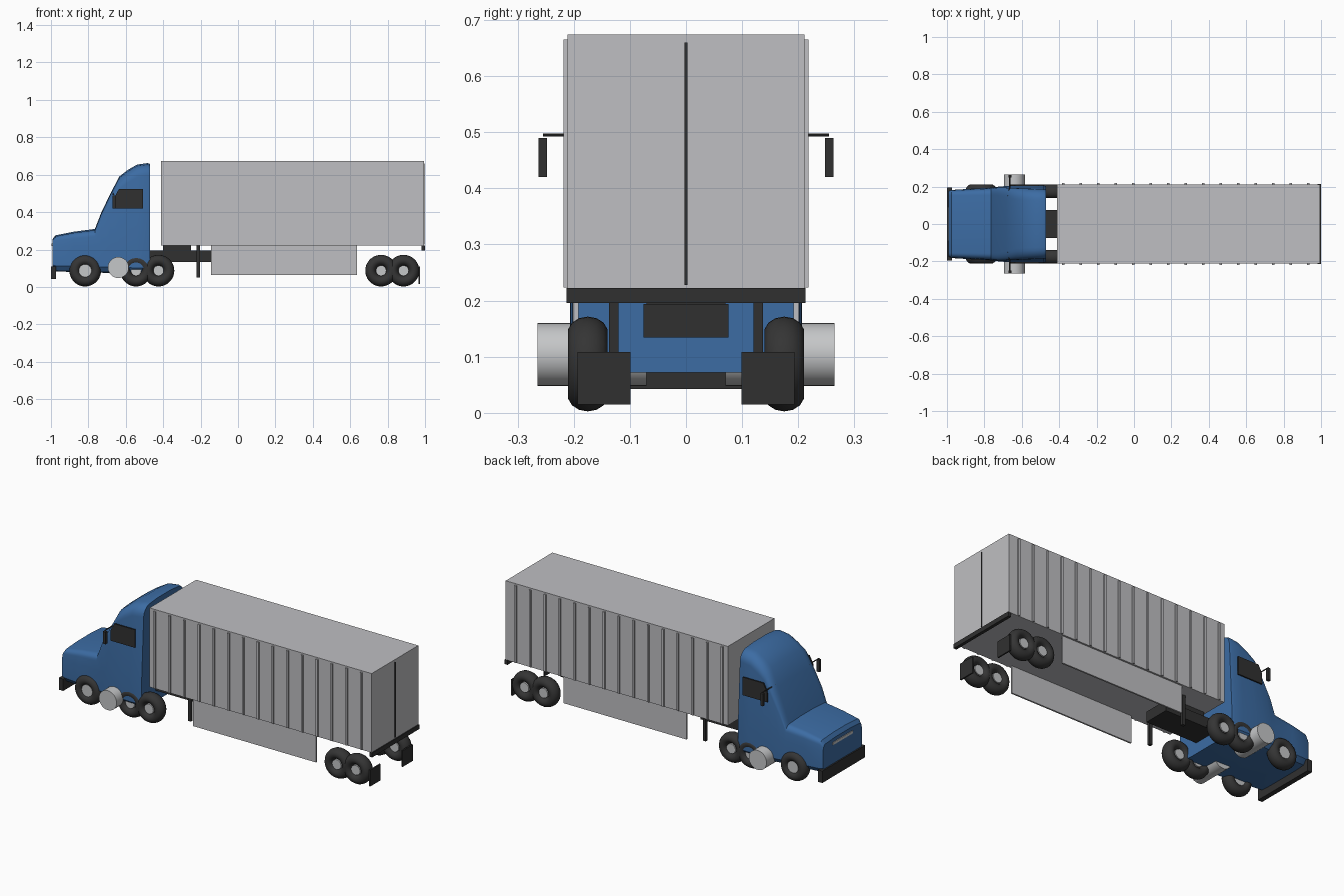
import bpy, bmesh
from math import pi, sin, cos
from mathutils import Matrix

if "Cube" in bpy.data.objects:
    bpy.data.objects.remove(bpy.data.objects["Cube"], do_unlink=True)


def material(name, r, g, b):
    m = bpy.data.materials.new(name)
    m.use_nodes = True
    m.diffuse_color = (r, g, b, 1)
    node = next(n for n in m.node_tree.nodes if n.type == 'BSDF_PRINCIPLED')
    node.inputs["Base Color"].default_value = (r, g, b, 1)
    return m


BLUE = material("cab_blue", 0.045, 0.15, 0.37)
GREY = material("trailer_grey", 0.52, 0.52, 0.54)
METAL = material("light_metal", 0.56, 0.57, 0.58)
DARK = material("dark_trim", 0.03, 0.03, 0.03)
RUBBER = material("tyre_rubber", 0.035, 0.035, 0.035)


def finish(name, bm, mat, smooth=None):
    bmesh.ops.recalc_face_normals(bm, faces=bm.faces)
    me = bpy.data.meshes.new(name)
    bm.to_mesh(me)
    bm.free()
    ob = bpy.data.objects.new(name, me)
    bpy.context.collection.objects.link(ob)
    me.materials.append(mat)
    if smooth:
        bpy.ops.object.select_all(action='DESELECT')
        ob.select_set(True)
        bpy.context.view_layer.objects.active = ob
        bpy.ops.object.shade_smooth_by_angle(angle=smooth)
    return ob


def add_box(bm, x, y, z):
    """Adds a box given its (low, high) range on each axis."""
    mid = [(a + b) / 2 for a, b in (x, y, z)]
    size = [b - a for a, b in (x, y, z)]
    bmesh.ops.create_cube(bm, size=1, matrix=Matrix.Translation(mid) @ Matrix.Diagonal((*size, 1)))


def box(name, x, y, z, mat):
    bm = bmesh.new()
    add_box(bm, x, y, z)
    return finish(name, bm, mat)


def sided(y, side):
    return tuple(sorted((y[0] * side, y[1] * side)))


def rod(name, x, z, y, r, mat, r2=None, segs=32):
    """Cylinder or cone along y; r is the radius at y[0]."""
    bm = bmesh.new()
    m = Matrix.Translation((x, (y[0] + y[1]) / 2, z)) @ Matrix.Rotation(-pi / 2, 4, 'X')
    bmesh.ops.create_cone(bm, cap_ends=True, segments=segs, radius1=r,
                          radius2=r if r2 is None else r2, depth=y[1] - y[0], matrix=m)
    return finish(name, bm, mat, 0.7)


# Cab: rounded sections lofted from nose to rear wall
# (x, top, floor, half width low, half width high, shoulder radius)
stations = [
    (-0.992, 0.255, 0.088, 0.176, 0.172, 0.020),
    (-0.976, 0.276, 0.083, 0.182, 0.178, 0.024),
    (-0.880, 0.295, 0.080, 0.188, 0.184, 0.030),
    (-0.765, 0.310, 0.078, 0.194, 0.190, 0.035),
    (-0.730, 0.400, 0.076, 0.199, 0.194, 0.040),
    (-0.684, 0.495, 0.075, 0.203, 0.194, 0.050),
    (-0.635, 0.590, 0.074, 0.206, 0.192, 0.060),
    (-0.590, 0.625, 0.073, 0.207, 0.190, 0.062),
    (-0.540, 0.654, 0.072, 0.207, 0.188, 0.062),
    (-0.485, 0.662, 0.072, 0.206, 0.187, 0.062),
    (-0.470, 0.658, 0.072, 0.202, 0.183, 0.060),
]
bm = bmesh.new()
rings = []
for x, top, floor, low, high, rad in stations:
    half = [(0.1, floor), (low - 0.02, floor + 0.004), (low, floor + 0.03), (low, 0.22)]
    for i in range(7):
        a = i / 6 * pi / 2
        half.append((high - rad + rad * cos(a), top - 0.006 - rad + rad * sin(a)))
    half.append((0.06, top))
    ring = half + [(-y, z) for y, z in reversed(half)]
    rings.append([bm.verts.new((x, y, z)) for y, z in ring])
for a, b in zip(rings, rings[1:]):
    for i in range(len(a)):
        j = (i + 1) % len(a)
        bm.faces.new((a[i], a[j], b[j], b[i]))
bm.faces.new(rings[0])
bm.faces.new(rings[-1])
finish("cab_body", bm, BLUE, 0.6)

# Cab fittings
box("front_bumper", (-1.0, -0.972), (-0.194, 0.194), (0.042, 0.11), DARK)
box("grille_slot", (-0.996, -0.988), (-0.09, 0.09), (0.218, 0.233), METAL)
rod("mirror_bar", -0.664, 0.495, (-0.255, 0.255), 0.003, DARK, segs=8)

for side, label in ((1, "left"), (-1, "right")):
    # Side window plate with a slanted front edge
    bm = bmesh.new()
    outline = [(-0.662, 0.42), (-0.507, 0.42), (-0.507, 0.523), (-0.637, 0.523), (-0.66, 0.48)]
    face = bm.faces.new([bm.verts.new((x, side * 0.203, z)) for x, z in outline])
    ext = bmesh.ops.extrude_face_region(bm, geom=[face])
    moved = [v for v in ext["geom"] if isinstance(v, bmesh.types.BMVert)]
    bmesh.ops.translate(bm, verts=moved, vec=(0, side * 0.0075, 0))
    finish(label + "_side_window", bm, DARK)

    box(label + "_mirror", (-0.672, -0.655), sided((0.248, 0.263), side), (0.42, 0.49), DARK)
    tip = (0.012, 0.002) if side > 0 else (0.002, 0.012)
    rod(label + "_mirror_bracket", -0.667, 0.497, sided((0.15, 0.19), side), tip[0], DARK, tip[1], 8)
    rod(label + "_fuel_tank", -0.64, 0.104, sided((0.07, 0.265), side), 0.056, METAL)

# Trailer
box("trailer_body", (-0.413, 0.995), (-0.211, 0.211), (0.221, 0.674), GREY)
bm = bmesh.new()
for i in range(15):
    x = -0.378 + i * 0.0935
    for side in (1, -1):
        add_box(bm, (x - 0.006, x + 0.006), sided((0.205, 0.218), side), (0.223, 0.665))
finish("trailer_ribs", bm, GREY)
box("door_seam", (0.99, 0.998), (-0.003, 0.003), (0.228, 0.66), DARK)
box("rear_bar", (0.982, 1.0), (-0.213, 0.213), (0.196, 0.222), DARK)
box("chassis", (-0.48, -0.145), (-0.076, 0.076), (0.134, 0.194), DARK)
box("coupling_plate", (-0.4, -0.25), (-0.07, 0.07), (0.19, 0.222), DARK)
for side, label in ((1, "left"), (-1, "right")):
    box(label + "_skirt", (-0.145, 0.635), sided((0.192, 0.201), side), (0.065, 0.222), GREY)
    box(label + "_landing_leg", (-0.221, -0.203), sided((0.12, 0.137), side), (0.05, 0.222), DARK)
    box(label + "_mud_flap", (0.966, 0.974), sided((0.099, 0.193), side), (0.015, 0.108), DARK)

# Wheels: rounded tyre turned around its axle, with a metal hub
axles = {"steer": -0.817, "drive_front": -0.545, "drive_rear": -0.425,
         "trailer_front": 0.765, "trailer_rear": 0.885}
for axle, x in axles.items():
    for side, label in ((1, "left"), (-1, "right")):
        bm = bmesh.new()
        loops = []
        for i in range(36):
            a = i / 36 * 2 * pi
            loop = []
            for j in range(14):
                b = j / 14 * 2 * pi
                r = 0.0555 + 0.029 * cos(b)
                loop.append(bm.verts.new((x + r * cos(a), side * 0.175 + 0.036 * sin(b),
                                          0.087 + r * sin(a))))
            loops.append(loop)
        for i, a in enumerate(loops):
            b = loops[(i + 1) % len(loops)]
            for j in range(14):
                k = (j + 1) % 14
                bm.faces.new((a[j], a[k], b[k], b[j]))
        finish(f"{axle}_{label}_tyre", bm, RUBBER, 1.0)
        hub = 0.034 if axle == "steer" else 0.028
        rod(f"{axle}_{label}_hub", x, 0.087, sided((0.15, 0.2), side), hub, METAL, segs=24)
